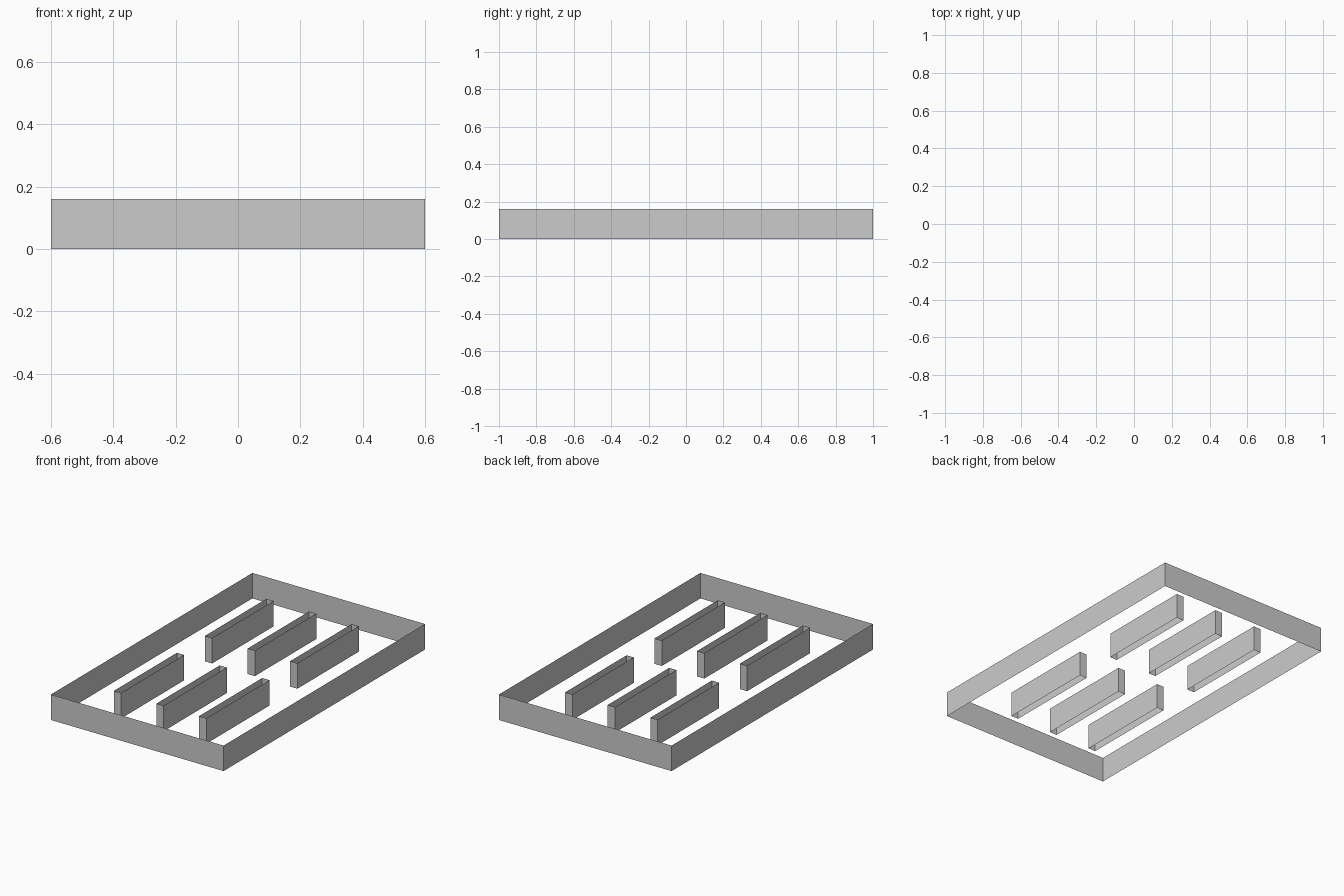
import bpy
import bmesh

HEIGHT = 0.16

cube = bpy.data.objects.get("Cube")
if cube:
    bpy.data.objects.remove(cube, do_unlink=True)

# Single flat grey
grey = bpy.data.materials.new("light_grey")
grey.use_nodes = True
colour = (0.6, 0.6, 0.6, 1)
grey.diffuse_color = colour
grey.node_tree.nodes["Principled BSDF"].inputs["Base Color"].default_value = colour


def wall_loop(name, x0, x1, y0, y1):
    """Rectangular ring of thin upright walls, open above and below."""
    bm = bmesh.new()
    corners = [(x0, y0), (x1, y0), (x1, y1), (x0, y1)]
    low = [bm.verts.new((x, y, 0)) for x, y in corners]
    high = [bm.verts.new((x, y, HEIGHT)) for x, y in corners]
    for i in range(4):
        j = (i + 1) % 4
        bm.faces.new((low[i], low[j], high[j], high[i]))
    mesh = bpy.data.meshes.new(name)
    bm.to_mesh(mesh)
    bm.free()
    mesh.materials.append(grey)
    obj = bpy.data.objects.new(name, mesh)
    bpy.context.collection.objects.link(obj)
    return obj


# Outer frame
wall_loop("outer_frame", -0.6, 0.6, -1, 1)

# Two rows of three narrow slots
columns = {"right": -0.31, "middle": -0.013, "left": 0.283}
rows = {"front": (-0.755, -0.128), "back": (0.15, 0.76)}
for row, (y0, y1) in rows.items():
    for column, x in columns.items():
        wall_loop(f"{row}_{column}_slot", x - 0.025, x + 0.025, y0, y1)
